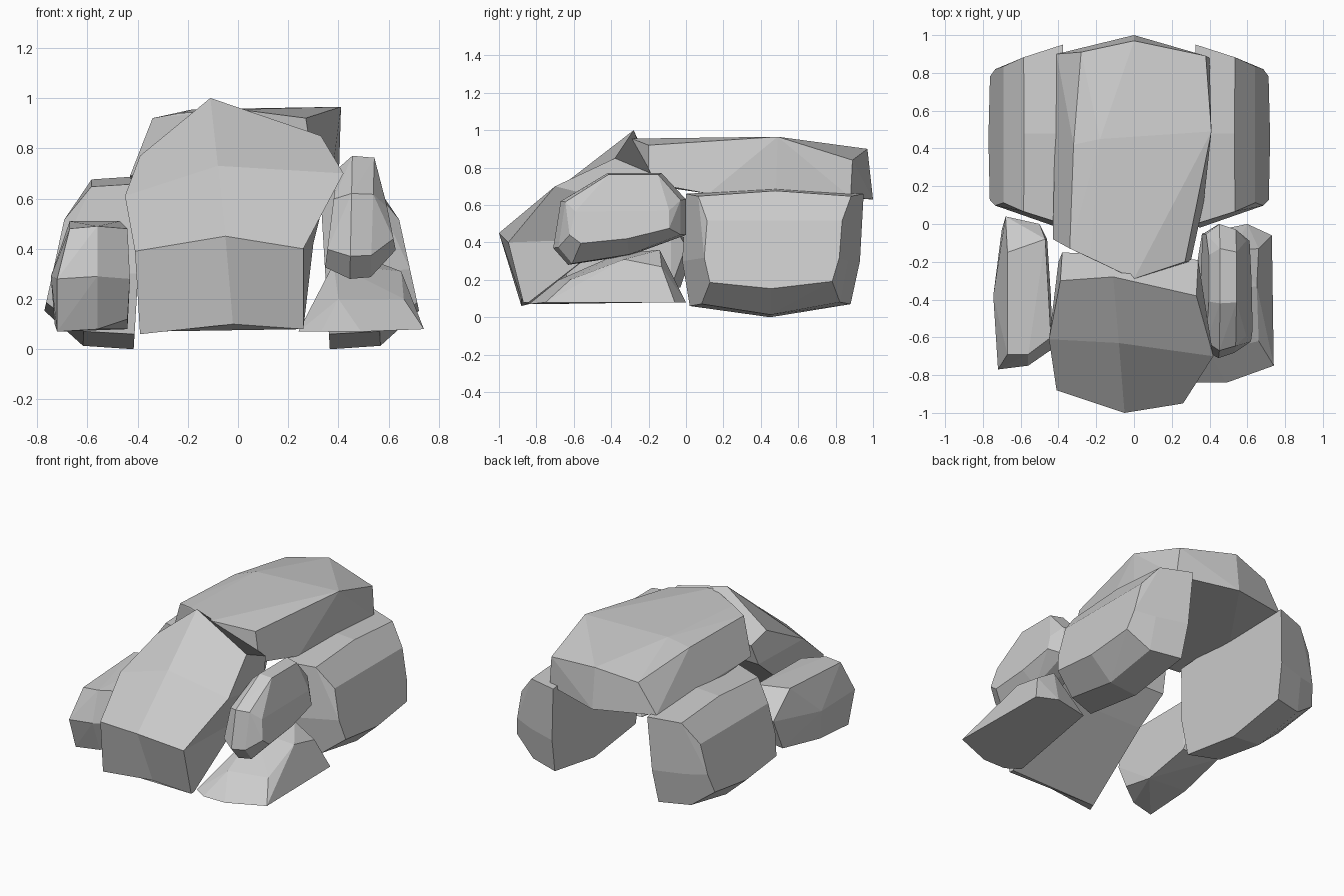
import bpy, bmesh, math


def finish(name, bm):
    bmesh.ops.recalc_face_normals(bm, faces=bm.faces)
    mesh = bpy.data.meshes.new(name)
    bm.to_mesh(mesh)
    bm.free()
    ob = bpy.data.objects.new(name, mesh)
    bpy.context.collection.objects.link(ob)
    return ob


def hull(name, points):
    """Faceted convex block around a few corner points."""
    bm = bmesh.new()
    for p in points:
        bm.verts.new(p)
    bmesh.ops.convex_hull(bm, input=bm.verts)
    loose = [v for v in bm.verts if not v.link_faces]
    bmesh.ops.delete(bm, geom=loose, context='VERTS')
    bmesh.ops.dissolve_limit(bm, angle_limit=math.radians(4),
                             verts=bm.verts, edges=bm.edges)
    return finish(name, bm)


def loft(name, rings):
    """Skin between equal-length closed rings, capped at both ends."""
    bm = bmesh.new()
    vs = [[bm.verts.new(p) for p in ring] for ring in rings]
    n = len(vs[0])
    for a, b in zip(vs, vs[1:]):
        for i in range(n):
            bm.faces.new((a[i], a[(i + 1) % n], b[(i + 1) % n], b[i]))
    bm.faces.new(vs[0])
    bm.faces.new(vs[-1])
    return finish(name, bm)


def limb(name, profile, layers, centre):
    """Side profile (y, z) stacked along x; each layer is (x, y scale, z scale, lean)."""
    cy, cz = centre
    return hull(name, [(x + lean * (z - cz), cy + (y - cy) * sy, cz + (z - cz) * sz)
                       for x, sy, sz, lean in layers for y, z in profile])


# Wedge-shaped head: rings from the lower edge up over the forehead
loft("head", [
    [(-0.39, -0.88, 0.06), (-0.02, -0.88, 0.10), (0.26, -0.87, 0.08),
     (0.26, -0.84, 0.08), (-0.38, -0.84, 0.07)],
    [(-0.41, -0.88, 0.39), (-0.05, -1.00, 0.45), (0.26, -0.95, 0.40),
     (0.30, -0.40, 0.42), (-0.38, -0.40, 0.42)],
    [(-0.45, -0.61, 0.61), (-0.08, -0.63, 0.73), (0.42, -0.70, 0.70),
     (0.34, -0.22, 0.58), (-0.40, -0.20, 0.58)],
    [(-0.39, -0.30, 0.77), (-0.11, -0.28, 1.00), (0.33, -0.38, 0.85),
     (0.34, -0.19, 0.77), (-0.38, -0.15, 0.72)]])

# Broad arched back
hull("body", [
    (-0.34, -0.13, 0.92), (-0.23, -0.18, 0.94), (0.00, -0.29, 0.955), (0.27, -0.20, 0.92),
    (-0.32, 0.42, 0.91), (-0.18, 0.45, 0.955), (0.41, 0.49, 0.965),
    (-0.28, 0.91, 0.85), (0.00, 0.97, 0.90), (0.38, 0.89, 0.84),
    (-0.43, -0.08, 0.69), (0.30, -0.20, 0.72), (0.37, 0.12, 0.66),
    (-0.41, 0.90, 0.66), (0.00, 1.00, 0.63), (0.40, 0.88, 0.64),
    (0.40, 0.48, 0.64), (-0.42, 0.40, 0.65)])

# Pair of rounded rear legs
rear = [(-0.02, 0.30), (0.00, 0.66), (0.48, 0.69), (0.95, 0.66),
        (0.93, 0.30), (0.88, 0.07), (0.45, 0.00), (0.02, 0.06)]
for side, s, shift in (("right", 1, 0.0), ("left", -1, 0.05)):
    layers = [(s * (0.345 + shift), 1, 1, -0.06 * s),
              (s * (0.55 + shift), 0.86, 0.96, -0.05 * s),
              (s * (0.68 + shift), 0.76, 0.55, -0.12 * s)]
    limb("rear_leg_" + side, rear, layers, (0.47, 0.34))

# Right front leg, raised upper part
limb("front_arm_right",
     [(-0.71, 0.37), (-0.67, 0.62), (-0.42, 0.77), (-0.13, 0.77), (0.00, 0.63),
      (0.00, 0.44), (-0.30, 0.33), (-0.63, 0.28)],
     [(0.37, 0.85, 0.80, 0.1), (0.45, 1, 1, 0.02), (0.535, 0.92, 0.97, 0.03),
      (0.605, 0.75, 0.50, -0.10)],
     (-0.36, 0.51))

# Right front foot, low wedge with a flat sole
hull("front_foot_right", [
    (0.24, -0.78, 0.07), (0.33, -0.84, 0.07), (0.49, -0.84, 0.07), (0.74, -0.75, 0.08),
    (0.73, -0.06, 0.08), (0.60, 0.00, 0.08), (0.36, -0.05, 0.08),
    (0.40, -0.68, 0.20), (0.66, -0.62, 0.20), (0.65, -0.33, 0.31),
    (0.66, -0.13, 0.27), (0.38, -0.36, 0.34), (0.52, -0.14, 0.36)])

# Left front leg, one long block resting on the ground
hull("front_leg_left", [
    (-0.72, -0.70, 0.07), (-0.56, -0.67, 0.08), (-0.44, -0.60, 0.12),
    (-0.72, -0.77, 0.28), (-0.56, -0.75, 0.29), (-0.43, -0.66, 0.28),
    (-0.67, -0.69, 0.48), (-0.56, -0.69, 0.49), (-0.44, -0.60, 0.48),
    (-0.67, -0.15, 0.51), (-0.47, -0.08, 0.51), (-0.745, -0.38, 0.29),
    (-0.68, 0.04, 0.36), (-0.50, 0.00, 0.38), (-0.70, -0.03, 0.16), (-0.46, -0.08, 0.16),
    (-0.73, -0.38, 0.10), (-0.44, -0.38, 0.08)])
